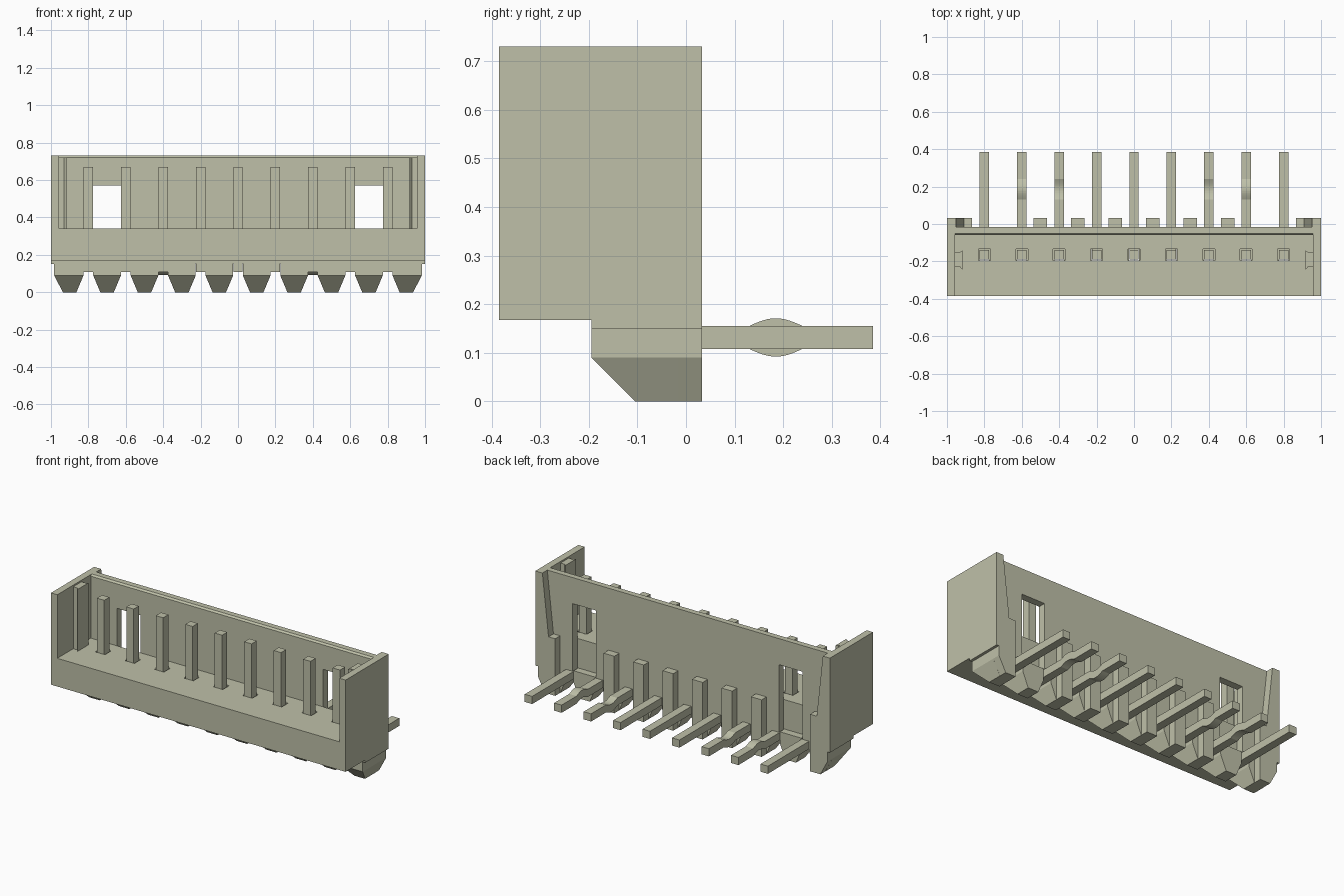
import bpy, bmesh, math

if "Cube" in bpy.data.objects:
    bpy.data.objects.remove(bpy.data.objects["Cube"])

plastic = bpy.data.materials.new("pale_olive_plastic")
plastic.use_nodes = True
color = (0.52, 0.53, 0.395, 1)
plastic.diffuse_color = color
plastic.node_tree.nodes["Principled BSDF"].inputs["Base Color"].default_value = color


def finish(name, bm):
    bmesh.ops.recalc_face_normals(bm, faces=bm.faces)
    mesh = bpy.data.meshes.new(name)
    bm.to_mesh(mesh)
    bm.free()
    mesh.materials.append(plastic)
    obj = bpy.data.objects.new(name, mesh)
    bpy.context.collection.objects.link(obj)
    return obj


def extrude(name, profile, offset, place):
    """Extrude a flat profile, placed in space by a function, along offset."""
    bm = bmesh.new()
    face = bm.faces.new([bm.verts.new(place(*p)) for p in profile])
    out = bmesh.ops.extrude_face_region(bm, geom=[face])
    verts = [v for v in out["geom"] if isinstance(v, bmesh.types.BMVert)]
    bmesh.ops.translate(bm, vec=offset, verts=verts)
    return finish(name, bm)


def along_x(name, profile, x0, x1):
    return extrude(name, profile, (x1 - x0, 0, 0), lambda y, z: (x0, y, z))


def along_y(name, profile, y0, y1):
    return extrude(name, profile, (0, y1 - y0, 0), lambda x, z: (x, y0, z))


def along_z(name, profile, z0, z1):
    return extrude(name, profile, (0, 0, z1 - z0), lambda x, y: (x, y, z0))


def box(name, x0, x1, y0, y1, z0, z1):
    return along_z(name, [(x0, y0), (x1, y0), (x1, y1), (x0, y1)], z0, z1)


def cut(target, cutter):
    cutter.hide_render = True
    cutter.hide_set(True)
    cutter.display_type = 'WIRE'
    mod = target.modifiers.new("cut", 'BOOLEAN')
    mod.operation = 'DIFFERENCE'
    mod.solver = 'EXACT'
    mod.object = cutter
    bpy.context.view_layer.objects.active = target
    bpy.ops.object.modifier_apply(modifier="cut")
    bpy.data.objects.remove(cutter)


FRONT, WALL, BACK, REAR = -0.385, -0.06, -0.015, 0.033
FLOOR, TOP, UNDER = 0.34, 0.73, 0.155
PIN_Y, PIN = -0.165, 0.025

# Floor block with a clearance hole around each pin
floor = along_x("floor_block", [(FRONT, 0.167), (-0.195, 0.167), (-0.195, UNDER),
                                (WALL, UNDER), (WALL, FLOOR), (FRONT, FLOOR)], -0.96, 0.96)
pin_xs = [0.2 * i for i in range(-4, 5)]
for x in pin_xs:
    cut(floor, box("hole_cutter", x - 0.032, x + 0.032, PIN_Y - 0.029, PIN_Y + 0.032, 0.1, 0.5))

# Back wall with a bevelled front lip and two windows
back = along_x("back_wall", [(WALL, UNDER), (BACK, UNDER), (BACK, TOP),
                             (WALL + 0.01, TOP), (WALL, TOP - 0.01)], -0.96, 0.96)
for s in (-1, 1):
    a, b = sorted((s * 0.62, s * 0.78))
    cut(back, box("window_cutter", a, b, -0.1, 0.05, 0.1, 0.57))

for s, side in ((1, "left"), (-1, "right")):
    # End wall
    along_x(side + "_end_wall", [(FRONT, 0.167), (-0.195, 0.167), (-0.195, 0.15),
                                 (REAR, 0.15), (REAR, TOP), (FRONT, TOP)], s * 0.957, s)
    # Keying rib inside the end wall, with a flared tip
    along_z(side + "_key_rib", [(s * 0.957, -0.15), (s * 0.93, -0.15), (s * 0.917, -0.14),
                                (s * 0.917, -0.245), (s * 0.93, -0.23), (s * 0.957, -0.23)],
            FLOOR, TOP - 0.01)
    # Tapered rear flange and its foot
    along_y(side + "_rear_flange", [(s * 0.96, TOP), (s * 0.952, TOP), (s * 0.91, FLOOR + 0.01),
                                    (s * 0.865, FLOOR + 0.01), (s * 0.865, 0), (s * 0.935, 0),
                                    (s * 0.983, 0.09), (s * 0.983, 0.2), (s * 0.96, 0.2)],
            BACK, REAR)

# Rear stiffening ribs between the pins
for x in (-0.5, -0.3, -0.1, 0.1, 0.3, 0.5):
    box("rear_rib", x - 0.036, x + 0.036, BACK, REAR, 0, FLOOR + 0.01)

# Tapered feet under the floor
for i in range(10):
    x = -0.9 + 0.2 * i
    bm = bmesh.new()
    for half, y, z in ((0.074, -0.195, 0.16), (0.074, -0.195, 0.09), (0.036, -0.105, 0)):
        outer = 0.009 if i in (0, 9) and z > 0 else 0
        for s in (-1, 1):
            w = half + (outer if s * x > 0 else 0)
            for yy in (y, BACK):
                bm.verts.new((x + s * w, yy, z))
    bmesh.ops.convex_hull(bm, input=bm.verts)
    bmesh.ops.dissolve_limit(bm, angle_limit=0.01, verts=bm.verts, edges=bm.edges)
    finish("tapered_foot", bm)

# Bent pins: some tails have a kink, upward or downward
for i, x in enumerate(pin_xs):
    kink = {1: 1, 7: 1, 2: -1, 6: -1}.get(i, 0) * 0.016
    steps = 12 if kink else 0
    curve = [(0.13 + 0.11 * k / steps, kink * math.sin(math.pi * k / steps))
             for k in range(steps + 1)] if steps else []
    lower = [(y, 0.108 + d) for y, d in curve]
    upper = [(y, 0.155 + d) for y, d in reversed(curve)]
    profile = ([(PIN_Y - PIN, 0.108)] + lower + [(0.385, 0.108), (0.385, 0.155)] + upper
               + [(PIN_Y + PIN, 0.155), (PIN_Y + PIN, 0.67), (PIN_Y - PIN, 0.67)])
    along_x("bent_pin", profile, x - PIN, x + PIN)
